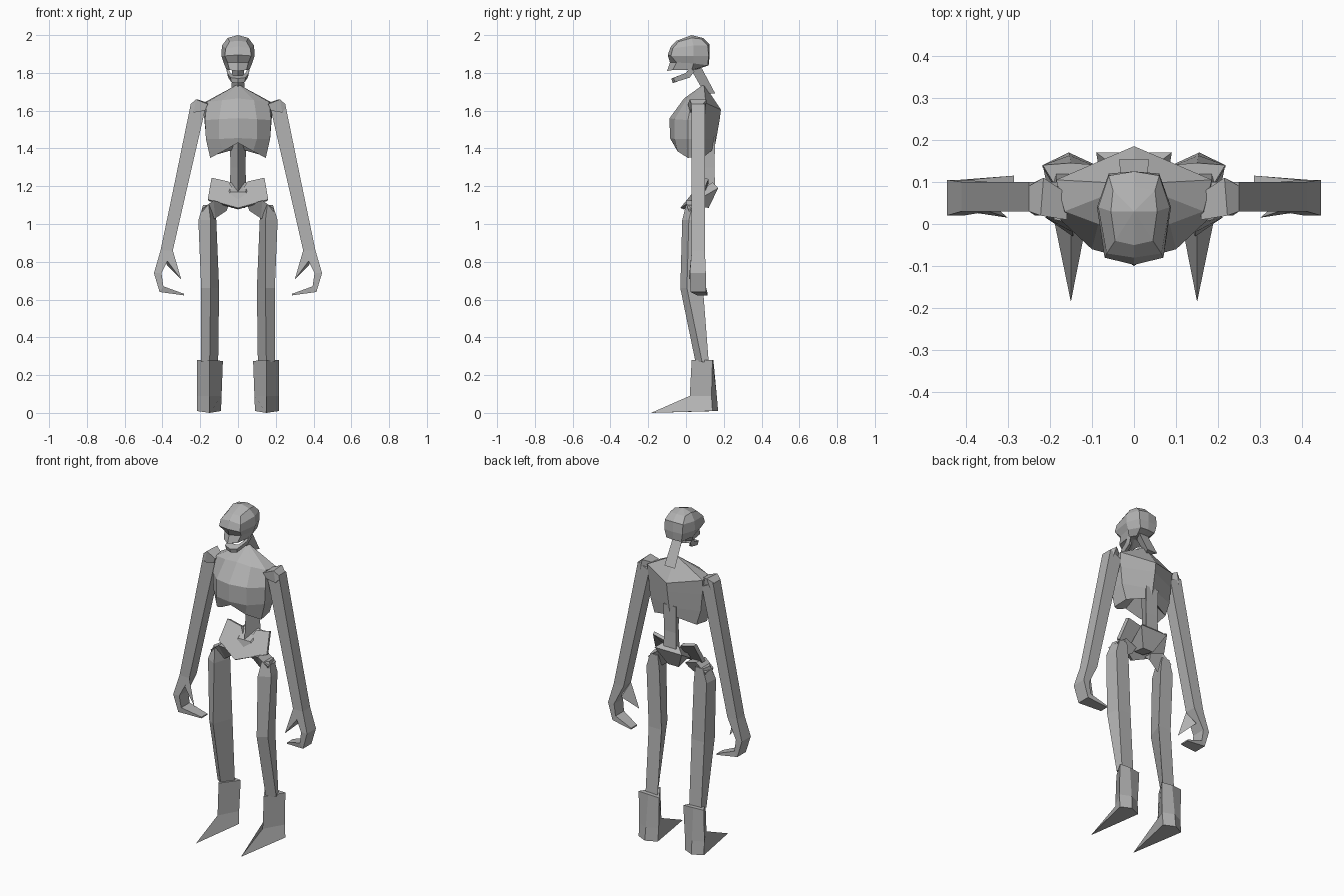
import bpy, bmesh

bone = bpy.data.materials.new("bone_grey")
bone.diffuse_color = (0.45, 0.45, 0.45, 1)


def loft(name, rings, start=None, end=None, mirror=False):
    """Skin equal-length closed rings; close ends with a polygon or a fan to a point."""
    bm = bmesh.new()
    loops = [[bm.verts.new(p) for p in ring] for ring in rings]
    for a, b in zip(loops, loops[1:]):
        for i in range(len(a)):
            j = (i + 1) % len(a)
            bm.faces.new((a[i], a[j], b[j], b[i]))
    for ring, tip in ((loops[0], start), (loops[-1], end)):
        if tip is None:
            bm.faces.new(ring)
        else:
            t = bm.verts.new(tip)
            for i in range(len(ring)):
                bm.faces.new((ring[i], ring[(i + 1) % len(ring)], t))
    bmesh.ops.recalc_face_normals(bm, faces=bm.faces)
    me = bpy.data.meshes.new(name)
    bm.to_mesh(me)
    bm.free()
    me.materials.append(bone)
    ob = bpy.data.objects.new(name, me)
    bpy.context.collection.objects.link(ob)
    if mirror:
        m = ob.modifiers.new("mirror", 'MIRROR')
        m.use_mirror_merge = False
    return ob


def full(half):
    """Complete a half ring (first and last points on the centre line)."""
    return half + [(-x, y, z) for x, y, z in half[-2:0:-1]]


# Skull: half rings from back centre to front centre, top to bottom
skull = [
    [(0, .09, 1.985), (.05, .08, 1.98), (.055, .03, 1.985), (.045, -.04, 1.965), (0, -.05, 1.97)],
    [(0, .125, 1.95), (.06, .115, 1.945), (.085, .04, 1.945), (.065, -.07, 1.93), (0, -.08, 1.94)],
    [(0, .125, 1.89), (.06, .12, 1.89), (.088, .04, 1.89), (.07, -.08, 1.89), (0, -.097, 1.895)],
    [(0, .12, 1.84), (.05, .115, 1.84), (.075, .04, 1.85), (.055, -.05, 1.855), (0, -.085, 1.855)],
    [(0, .06, 1.82), (.03, .06, 1.82), (.06, .03, 1.815), (.045, -.07, 1.815), (0, -.1, 1.81)],
]
loft("skull", [full(r) for r in skull], start=(0, .03, 2.0), end=(0, 0, 1.835))

# Lower jaw: U shape swept from one hinge round the chin to the other
jaw = [
    [(.062, .02, 1.825), (.06, .045, 1.81), (.05, .035, 1.80), (.05, .015, 1.82)],
    [(.058, 0, 1.80), (.052, .02, 1.775), (.035, .02, 1.775), (.04, 0, 1.80)],
    [(.04, -.065, 1.775), (.035, -.06, 1.75), (.02, -.03, 1.76), (.025, -.035, 1.785)],
]
chin = [(0, -.078, 1.77), (0, -.07, 1.745), (0, -.035, 1.76), (0, -.04, 1.785)]
loft("jaw", jaw + [chin] + [[(-x, y, z) for x, y, z in s] for s in reversed(jaw)])


# Neck and lower spine: triangular columns with a ridge facing forward
def column(name, spec):
    loft(name, [[(0, f, zf), (w, b, zb), (-w, b, zb)] for f, zf, b, zb, w in spec])


column("neck", [(.025, 1.82, .075, 1.84, .03), (.10, 1.69, .155, 1.69, .035)])
column("lower_spine", [(.06, 1.46, .155, 1.46, .043), (.07, 1.30, .15, 1.30, .04),
                       (.06, 1.14, .155, 1.18, .043)])

# Rib cage: half rings from spine ridge to breastbone
ribs = [
    [(0, .185, 1.605), (.185, .105, 1.64), (.165, .03, 1.645), (.085, 0, 1.655), (0, -.01, 1.665)],
    [(0, .178, 1.55), (.178, .10, 1.55), (.175, .01, 1.55), (.10, -.06, 1.555), (0, -.087, 1.56)],
    [(0, .16, 1.45), (.168, .10, 1.45), (.17, .01, 1.45), (.10, -.06, 1.45), (0, -.085, 1.455)],
    [(0, .15, 1.40), (.14, .10, 1.36), (.147, .01, 1.35), (.08, -.045, 1.385), (0, -.07, 1.43)],
]
loft("rib_cage", [full(r) for r in ribs], start=(0, .095, 1.74), end=(0, .06, 1.49))

# Pelvis: tilted notched plate with a wedge at the back
plate = full([(0, .07, 1.14), (.05, .10, 1.225), (.14, .10, 1.245), (.16, .045, 1.13), (0, -.03, 1.085)])
loft("pelvis", [plate, [(x * .97, y + .02, z - .008) for x, y, z in plate]])
loft("tailbone", [[(.05, .14, 1.22), (-.05, .14, 1.22), (-.04, .06, 1.17), (.04, .06, 1.17)],
                  [(.09, .17, 1.19), (-.09, .17, 1.19), (-.07, .05, 1.12), (.07, .05, 1.12)],
                  [(.035, .12, 1.085), (-.035, .12, 1.085), (-.03, .04, 1.10), (.03, .04, 1.10)]])

# Shoulder cap
loft("shoulder", [[(.16, .01, 1.635), (.155, .07, 1.64), (.175, .09, 1.60), (.175, .02, 1.60)],
                  [(.222, .02, 1.66), (.215, .11, 1.66), (.235, .10, 1.59), (.235, .02, 1.59)],
                  [(.25, .03, 1.635), (.25, .09, 1.635), (.25, .09, 1.61), (.25, .03, 1.61)]],
     mirror=True)


# Arm, hand and curled fingers: flat box sections (inner x/z, outer x/z, y range)
def box(xi, zi, xo, zo, y0, y1):
    return [(xi, y0, zi), (xo, y0, zo), (xo, y1, zo), (xi, y1, zi)]


loft("arm", [box(.175, 1.60, .25, 1.635, .03, .10), box(.265, 1.21, .335, 1.22, .03, .10),
             box(.345, .86, .41, .86, .03, .10), box(.405, .74, .445, .74, .02, .105),
             box(.395, .67, .415, .64, .025, .105), box(.285, .63, .285, .622, .06, .115)],
     mirror=True)
loft("thumb", [[(.345, .03, .86), (.40, .03, .84), (.375, .08, .78)]], end=(.30, .015, .705), mirror=True)

# Hip joint, thigh and shin: triangular sections (outer, inner, front x; front, back y; z)
loft("hip_joint", [[(.05, .03, 1.10), (.05, .08, 1.10), (.06, .06, 1.07)],
                   [(.13, .00, 1.125), (.13, .09, 1.125), (.12, .05, 1.03)],
                   [(.19, .01, 1.08), (.19, .09, 1.08), (.18, .05, 1.0)]], mirror=True)


def tri(xo, xi, xf, yf, yb, z):
    return [(xf, yf, z), (xo, yf + .035, z), (xo - .01, yb, z), (xi, yb, z)]


loft("leg", [tri(.185, .125, .155, .00, .09, 1.10), tri(.21, .115, .145, -.02, .09, 1.02),
             tri(.195, .10, .145, -.03, .09, .66), tri(.195, .105, .15, .05, .12, .27)], mirror=True)

# Foot: ankle cuff flowing into a pointed toe and ridged heel
loft("foot", [[(.15, .03, .28), (.217, .14, .28), (.15, .145, .28), (.08, .14, .275)],
              [(.15, .02, .09), (.217, .135, .09), (.153, .163, .09), (.087, .135, .09)],
              [(.15, -.185, 0), (.217, .14, .01), (.155, .17, .01), (.09, .14, .01)]], mirror=True)
